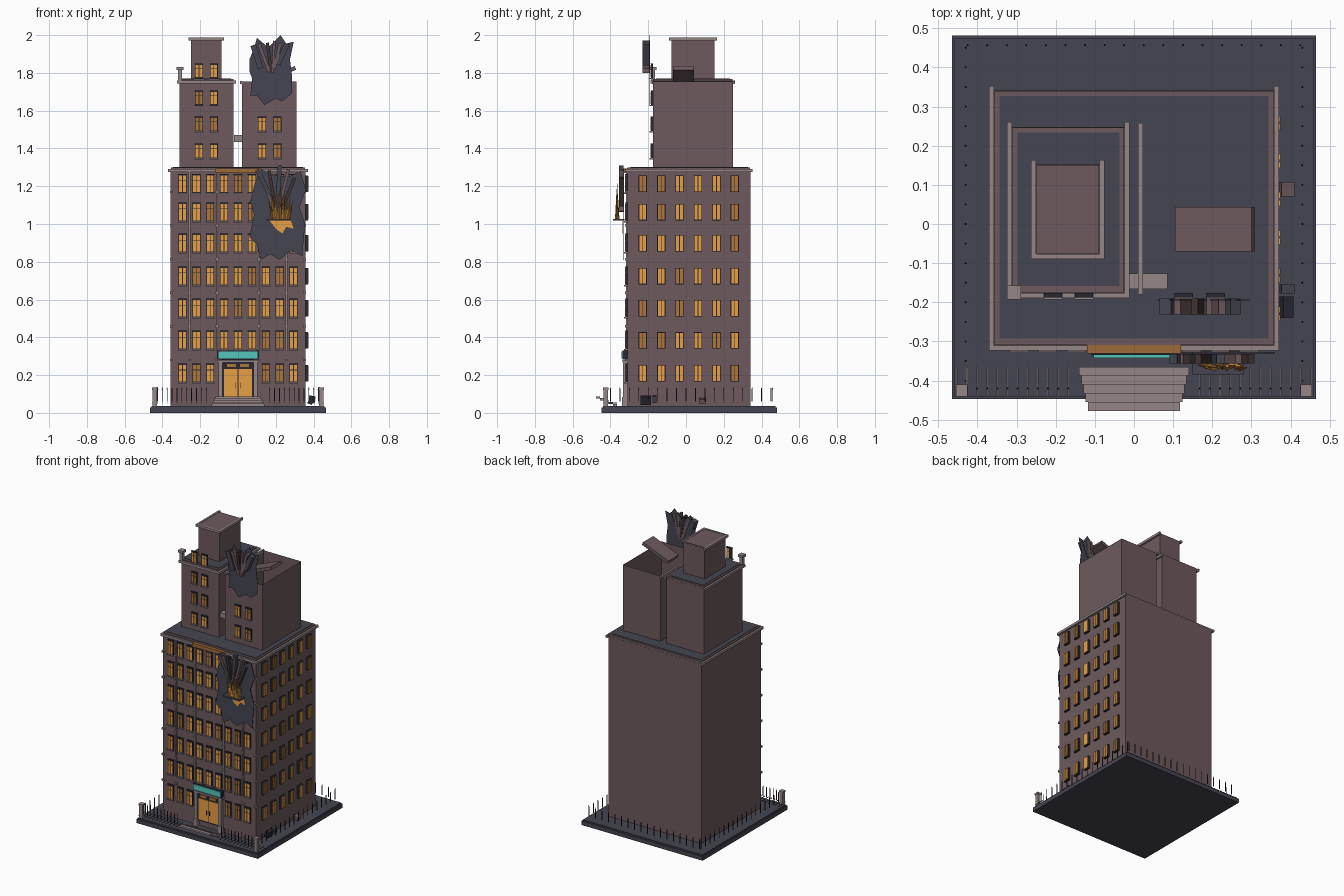
import bpy, bmesh, random
from math import radians
from mathutils import Matrix, Vector

random.seed(4)
cube = bpy.data.objects.get("Cube")
if cube:
    bpy.data.objects.remove(cube, do_unlink=True)

# Materials
COLOURS = {
    "brick": (0.155, 0.102, 0.110), "slate": (0.060, 0.060, 0.083),
    "stone": (0.300, 0.240, 0.245), "lit_glass": (0.80, 0.35, 0.06),
    "dim_glass": (0.42, 0.18, 0.04), "dark_frame": (0.022, 0.022, 0.034),
    "teal": (0.09, 0.56, 0.50), "charred_wood": (0.05, 0.034, 0.032),
    "bronze": (0.34, 0.145, 0.04),
}
NAMES = list(COLOURS)
MATS = []
for name, rgb in COLOURS.items():
    m = bpy.data.materials.new(name)
    m.use_nodes = True
    m.diffuse_color = (*rgb, 1)
    bsdf = m.node_tree.nodes["Principled BSDF"]
    bsdf.inputs["Base Color"].default_value = (*rgb, 1)
    bsdf.inputs["Roughness"].default_value = 0.8
    MATS.append(m)


class Part:
    """One mesh object assembled from coloured primitives."""
    def __init__(self, name):
        self.name, self.bm = name, bmesh.new()

    def paint(self, verts, mat):
        for f in {f for v in verts for f in v.link_faces}:
            f.material_index = NAMES.index(mat)

    def box(self, xs, ys, zs, mat, tilt=0):
        size = [abs(a[1] - a[0]) for a in (xs, ys, zs)]
        mid = Vector([(a[0] + a[1]) / 2 for a in (xs, ys, zs)])
        mtx = (Matrix.Translation(mid) @ Matrix.Rotation(radians(tilt), 4, 'Y')
               @ Matrix.Diagonal((*size, 1)))
        self.paint(bmesh.ops.create_cube(self.bm, size=1, matrix=mtx)["verts"], mat)

    def spike(self, x, y, z, r, h, mat, tilt=0):
        mtx = (Matrix.Translation((x, y, z)) @ Matrix.Rotation(radians(tilt), 4, 'Y')
               @ Matrix.Translation((0, 0, h / 2)))
        v = bmesh.ops.create_cone(self.bm, segments=4, radius1=r, radius2=0, depth=h,
                                  cap_ends=True, matrix=mtx)["verts"]
        self.paint(v, mat)

    def plate(self, points, y, mat, thick=0.003):
        v = [self.bm.verts.new((x, y, z)) for x, z in points]
        f = self.bm.faces.new(v)
        out = bmesh.ops.extrude_face_region(self.bm, geom=[f])["geom"]
        new = [e for e in out if isinstance(e, bmesh.types.BMVert)]
        bmesh.ops.translate(self.bm, vec=(0, -thick, 0), verts=new)
        self.paint(v + new, mat)

    def done(self, fix=True):
        if fix:
            bmesh.ops.recalc_face_normals(self.bm, faces=self.bm.faces)
        me = bpy.data.meshes.new(self.name)
        self.bm.to_mesh(me)
        self.bm.free()
        for m in MATS:
            me.materials.append(m)
        ob = bpy.data.objects.new(self.name, me)
        bpy.context.collection.objects.link(ob)


def front_window(part, wall, x, z, w, h):
    """Dark frame, two casements with transom lights, stone sill."""
    part.box((x - w / 2, x + w / 2), (wall - .009, wall), (z - h / 2, z + h / 2), "dark_frame")
    glass = "dim_glass" if random.random() < .2 else "lit_glass"
    split = z + h * .18
    for s in (-1, 1):
        xs = (x + s * .002, x + s * (w / 2 - .003))
        part.box(xs, (wall - .012, wall), (z - h / 2 + .003, split - .0015), glass)
        part.box(xs, (wall - .012, wall), (split + .0015, z + h / 2 - .004), glass)
    part.box((x - w / 2 - .003, x + w / 2 + .003), (wall - .017, wall),
             (z - h / 2 - .007, z - h / 2), "stone")
    part.box((x - w / 2 - .002, x + w / 2 + .002), (wall - .012, wall),
             (z + h / 2, z + h / 2 + .005), "dark_frame")


def side_window(part, wall, y, z, w, h):
    """Dark frame with two tall panes."""
    part.box((wall, wall + .013), (y - w / 2, y + w / 2), (z - h / 2, z + h / 2), "dark_frame")
    glass = "dim_glass" if random.random() < .25 else "lit_glass"
    for s in (-1, 1):
        part.box((wall, wall + .017), (y + s * .002, y + s * (w / 2 - .004)),
                 (z - h / 2 + .004, z + h / 2 - .004), glass)


def block(name, x, y, z, rim):
    """Building volume with brick parapet and stone cornice on three sides."""
    p = Part(name)
    p.box(x, y, z, "brick")
    t = z[1]
    p.box((x[0] + .001, x[1] - .001), (y[0] + .001, y[1] - .001), (t, t + rim), "brick")
    if rim > .01:
        p.box((x[0] + .013, x[1] - .013), (y[0] + .017, y[1] - .014), (t, t + rim + .003), "slate")
    for edge, s in ((x[0], -1), (x[1], 1)):
        p.box((edge, edge + s * .013), (y[0] - .013, y[1] + .012), (t - .008, t + .008), "stone")
    p.box((x[0] - .013, x[1] + .013), (y[0] - .013, y[0]), (t - .008, t + .008), "stone")
    p.done()


# Ground slab and main volumes
p = Part("ground_slab")
p.box((-.465, .465), (-.447, .482), (0, .028), "slate")
p.box((-.458, .458), (-.440, .475), (.028, .036), "slate")
p.done()
block("main_building", (-.357, .357), (-.310, .341), (.036, 1.283), .015)
block("right_tower", (-.311, -.024), (-.176, .248), (1.29, 1.752), .015)
block("rooftop_house", (-.25, -.088), (-.076, .152), (1.76, 1.980), .006)

# Burnt-out tower: walls only, open at the top
p = Part("ruined_tower")
p.box((.022, .31), (-.176, .248), (1.29, 1.755), "brick")
caps = [f for f in p.bm.faces if abs(f.normal.z) > .5]
bmesh.ops.delete(p.bm, geom=caps, context='FACES')
p.done(False)
p = Part("tower_trim")
p.box((.010, .023), (-.18, .258), (1.742, 1.757), "stone")
p.box((-.02, .085), (-.166, -.127), (1.435, 1.470), "stone")
p.done()
p = Part("fallen_roof_panel")
p.box((.101, .312), (-.07, .043), (1.776, 1.797), "brick", -22)
p.done()
p = Part("corner_chimney")
p.box((-.318, -.296), (-.185, -.165), (1.75, 1.815), "stone")
p.box((-.325, -.289), (-.193, -.157), (1.815, 1.832), "stone")
p.done()

# Windows
ROWS = (.21, .384, .554, .724, .898, 1.063, 1.213)
p = Part("front_windows")
for r, z in enumerate(ROWS):
    for c in range(-4, 5):
        if r > 0 or abs(c) > 1:
            front_window(p, -.310, c * .0735, z, .042, .094)
p.done()
p = Part("left_side_windows")
for z in ROWS:
    for i in range(6):
        side_window(p, .357, -.229 + i * .0975, z, .044, .088)
p.done()
p = Part("tower_windows")
for i, z in enumerate((1.385, 1.528, 1.667, 1.81)):
    for x in (-.207, -.128, .127, .208):
        if x < 0 or i < 2:
            front_window(p, -.176, x, z, .042, .072)
p.done()

# Pilasters with a small block at each storey
p = Part("pilasters")
for x in (-.257, -.11, .11, .257):
    p.box((x - .005, x + .005), (-.318, -.309), (.33, 1.275), "stone")
for k in range(6):
    z = .28 + k * .178
    for x in (-.352, -.257, -.11, .11, .257, .352):
        p.box((x - .009, x + .009), (-.323, -.309), (z - .006, z + .006), "stone")
p.done()
p = Part("name_band")
p.box((-.12, .12), (-.331, -.309), (1.270, 1.295), "bronze")
p.done()

# Entrance
p = Part("entrance")
p.box((-.085, .085), (-.322, -.309), (.075, .285), "dark_frame")
for s in (-1, 1):
    p.box((s * .003, s * .074), (-.327, -.32), (.085, .232), "lit_glass")
    p.box((s * .012 - .002, s * .012 + .002), (-.331, -.32), (.13, .16), "dark_frame")
    p.box((s * .035 - .024, s * .035 + .024), (-.327, -.32), (.243, .260), "dim_glass")
    p.box((s * .092 - .011, s * .092 + .011), (-.334, -.309), (.075, .27), "stone")
    p.box((s * .092 - .015, s * .092 + .015), (-.338, -.309), (.036, .085), "stone")
p.box((-.11, .11), (-.336, -.309), (.268, .280), "stone")
p.box((-.11, .11), (-.335, -.309), (.282, .330), "dark_frame")
p.box((-.104, .104), (-.342, -.33), (.287, .325), "teal")
p.done()
p = Part("front_steps")
for i in range(5):
    w, y, z = .14 - i * .0055, -.365 - i * .0225, .036 + i * .010
    p.box((-w, w), (y - .0225, y), (z, z + .012), "stone")
p.done()

# Fence, corner posts and yard strips
p = Part("fence")
def bar(x, y):
    p.box((x - .002, x + .002), (y - .002, y + .002), (.06, .125), "dark_frame")
    p.spike(x, y, .125, .003, .012, "dark_frame")
for i in range(18):
    bar(-.43, -.40 + i * .05)
    bar(.43, -.40 + i * .05)
    bar(-.425 + i * .05, .457)
for i in range(36):
    x = -.4525 + i * .02585
    if abs(x) > .15:
        p.box((x - .002, x + .002), (-.44, -.365), (.05, .054), "stone")
        if abs(x) < .43:
            bar(x, -.42)
p.done()
p = Part("corner_posts")
for s in (-1, 1):
    p.box((s * .44 - .012, s * .44 + .012), (-.437, -.413), (.036, .125), "stone")
    p.box((s * .44 - .015, s * .44 + .015), (-.440, -.410), (.122, .134), "stone")
p.done()
p = Part("ground_rubble")
p.box((.374, .400), (-.24, -.185), (.045, .09), "dark_frame", 20)
p.box((.374, .408), (-.177, -.155), (.055, .09), "slate", 10)
p.box((.374, .408), (.07, .107), (.054, .075), "brick", 15)
p.done()


def boards(part, y, planks):
    """Splintered planks given as centre x, centre z, length, width, tilt, colour."""
    for x, z, n, w, tilt, mat in planks:
        part.box((x - w / 2, x + w / 2), y, (z - n / 2, z + n / 2), mat, tilt)


# Blast damage on the ruined tower
p = Part("tower_blast")
p.plate([(.06, 1.87), (.085, 1.93), (.10, 1.985), (.16, 1.935), (.225, 2.0), (.255, 1.955),
         (.295, 1.965), (.275, 1.87), (.285, 1.79), (.285, 1.69), (.235, 1.65), (.20, 1.665),
         (.14, 1.63), (.10, 1.68), (.065, 1.68), (.075, 1.77), (.06, 1.81)], -.193, "slate")
boards(p, (-.231, -.19), [
    (.100, 1.885, .13, .030, -18, "slate"), (.138, 1.88, .16, .018, -20, "brick"),
    (.165, 1.89, .14, .016, -8, "charred_wood"), (.188, 1.885, .17, .014, 3, "brick"),
    (.208, 1.89, .14, .018, 14, "brick"), (.235, 1.90, .12, .028, 24, "slate")])
p.done()

# Blast damage and fire on the front wall
p = Part("front_blast")
p.plate([(.09, 1.22), (.12, 1.29), (.19, 1.26), (.27, 1.25), (.33, 1.28), (.36, 1.18),
         (.325, 1.09), (.355, 1.0), (.34, .83), (.28, .86), (.22, .81), (.17, .84),
         (.12, .81), (.10, .89), (.06, .93), (.085, 1.05), (.065, 1.12)], -.328, "slate")
boards(p, (-.356, -.332), [
    (.135, 1.22, .15, .022, -28, "slate"), (.155, 1.17, .22, .016, -20, "brick"),
    (.18, 1.19, .19, .016, -10, "charred_wood"), (.215, 1.21, .20, .022, 4, "slate"),
    (.245, 1.20, .18, .016, 14, "brick"), (.27, 1.17, .16, .018, 22, "charred_wood")])
p.box((.15, .28), (-.386, -.325), (1.018, 1.027), "slate")
p.done()
p = Part("flames")
p.plate([(.165, 1.02), (.28, 1.02), (.295, .975), (.255, .985), (.235, .95), (.205, .97)],
        -.333, "lit_glass")
for i in range(9):
    x = .185 + i * .0105
    p.spike(x, -.364 - .003 * (i % 3 - 1), 1.025, .009, random.uniform(.10, .19),
            "lit_glass" if i % 4 else "dim_glass", (i - 4) * 3)
p.done()
